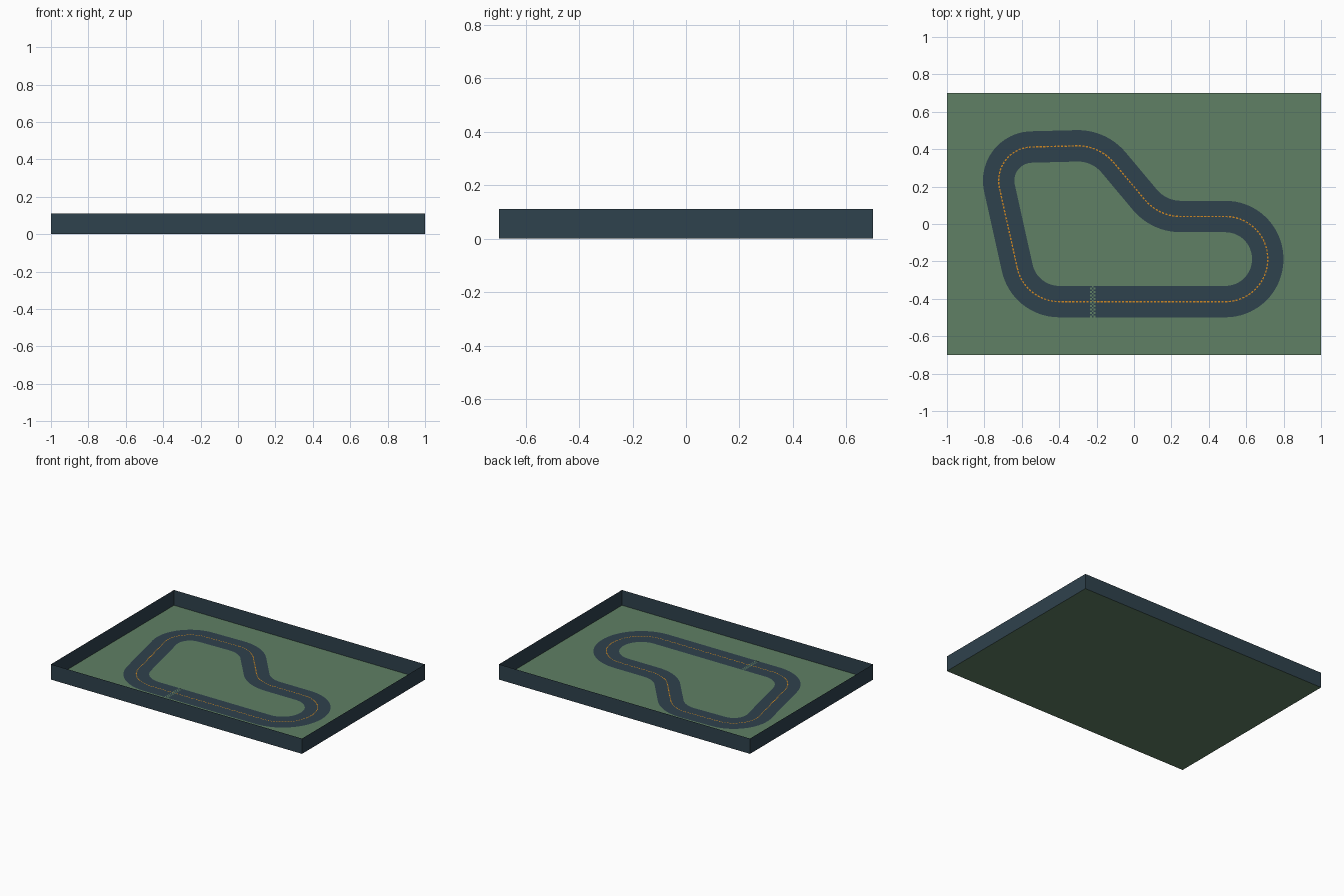
import bpy, math
from mathutils import Vector

if "Cube" in bpy.data.objects:
    bpy.data.objects.remove(bpy.data.objects["Cube"])


def mat(name, rgb):
    m = bpy.data.materials.new(name)
    m.diffuse_color = (*rgb, 1)
    m.use_nodes = True
    m.node_tree.nodes["Principled BSDF"].inputs["Base Color"].default_value = m.diffuse_color
    return m


GREEN = mat("grass green", (0.115, 0.215, 0.128))
SLATE = mat("dark slate", (0.028, 0.054, 0.074))
ORANGE = mat("orange", (0.65, 0.25, 0.015))


def mesh(name, verts, faces, material):
    me = bpy.data.meshes.new(name)
    me.from_pydata(verts, [], faces)
    me.materials.append(material)
    ob = bpy.data.objects.new(name, me)
    bpy.context.collection.objects.link(ob)
    return ob


def fillet_loop(corners, step=math.radians(5)):
    """Closed polygon of (x, y, radius) corners, rounded with arcs."""
    pts, n = [], len(corners)
    for i, (x, y, r) in enumerate(corners):
        p = Vector((x, y))
        a = (Vector(corners[i - 1][:2]) - p).normalized()
        b = (Vector(corners[(i + 1) % n][:2]) - p).normalized()
        half = a.angle(b) / 2
        centre = p + (a + b).normalized() * (r / math.sin(half))
        start = p + a * (r / math.tan(half)) - centre
        end = p + b * (r / math.tan(half)) - centre
        turn = math.atan2(start.cross(end), start.dot(end))
        k = max(3, math.ceil(abs(turn) / step))
        for j in range(k + 1):
            t = turn * j / k
            c, s = math.cos(t), math.sin(t)
            pts.append(centre + Vector((c * start.x - s * start.y,
                                        s * start.x + c * start.y)))
    return pts


def side_vec(pts, i):
    d = (pts[(i + 1) % len(pts)] - pts[i - 1]).normalized()
    return Vector((-d.y, d.x))


# Tray: green floor and thin upright walls
X, Y, H = 1.0, 0.7, 0.11
rim = [(-X, -Y), (X, -Y), (X, Y), (-X, Y)]
mesh("grass_floor", [(x, y, 0) for x, y in rim], [(0, 1, 2, 3)], GREEN)
mesh("tray_walls", [(x, y, z) for z in (0, H) for x, y in rim],
     [(i, (i + 1) % 4, (i + 1) % 4 + 4, i + 4) for i in range(4)], SLATE)

# Road: ribbon along a rounded centreline
centre = fillet_loop([
    (-0.584, -0.415, 0.23), (0.715, -0.415, 0.226), (0.715, 0.04, 0.226),
    (0.133, 0.04, 0.25), (-0.186, 0.421, 0.25), (-0.767, 0.406, 0.18)])
# drop doubled points where two arcs touch
centre = [p for i, p in enumerate(centre) if (p - centre[i - 1]).length > 0.004]
W, n = 0.084, len(centre)
verts = []
for i, p in enumerate(centre):
    s = side_vec(centre, i) * W
    verts += [(*(p - s), 0.002), (*(p + s), 0.002)]
mesh("road", verts,
     [(2 * i, 2 * ((i + 1) % n), 2 * ((i + 1) % n) + 1, 2 * i + 1) for i in range(n)],
     SLATE)

# Centre dashes: short plates marched along the centreline
dash, gap, hw = 0.012, 0.007, 0.0035
dv, df, pos = [], [], 0.0
for i, p in enumerate(centre):
    q = centre[(i + 1) % n]
    length = (q - p).length
    d = (q - p) / length
    s = Vector((-d.y, d.x)) * hw
    while pos < length:
        a = p + d * pos
        b = a + d * dash
        k = len(dv)
        dv += [(*v, 0.004) for v in (a - s, b - s, b + s, a + s)]
        df.append((k, k + 1, k + 2, k + 3))
        pos += dash + gap
    pos -= length
mesh("centre_dashes", dv, df, ORANGE)

# Start line: three columns of chequered squares across the road
cv, cf = [], []
rows, cols, x0, y0 = 18, 3, -0.235, -0.415 - W
cell = 2 * W / rows
for r in range(rows):
    for c in range(cols):
        if (r + c) % 2 == 0:
            x, y, k = x0 + c * cell, y0 + r * cell, len(cv)
            cv += [(x, y, 0.005), (x + cell, y, 0.005),
                   (x + cell, y + cell, 0.005), (x, y + cell, 0.005)]
            cf.append((k, k + 1, k + 2, k + 3))
mesh("start_line", cv, cf, GREEN)
